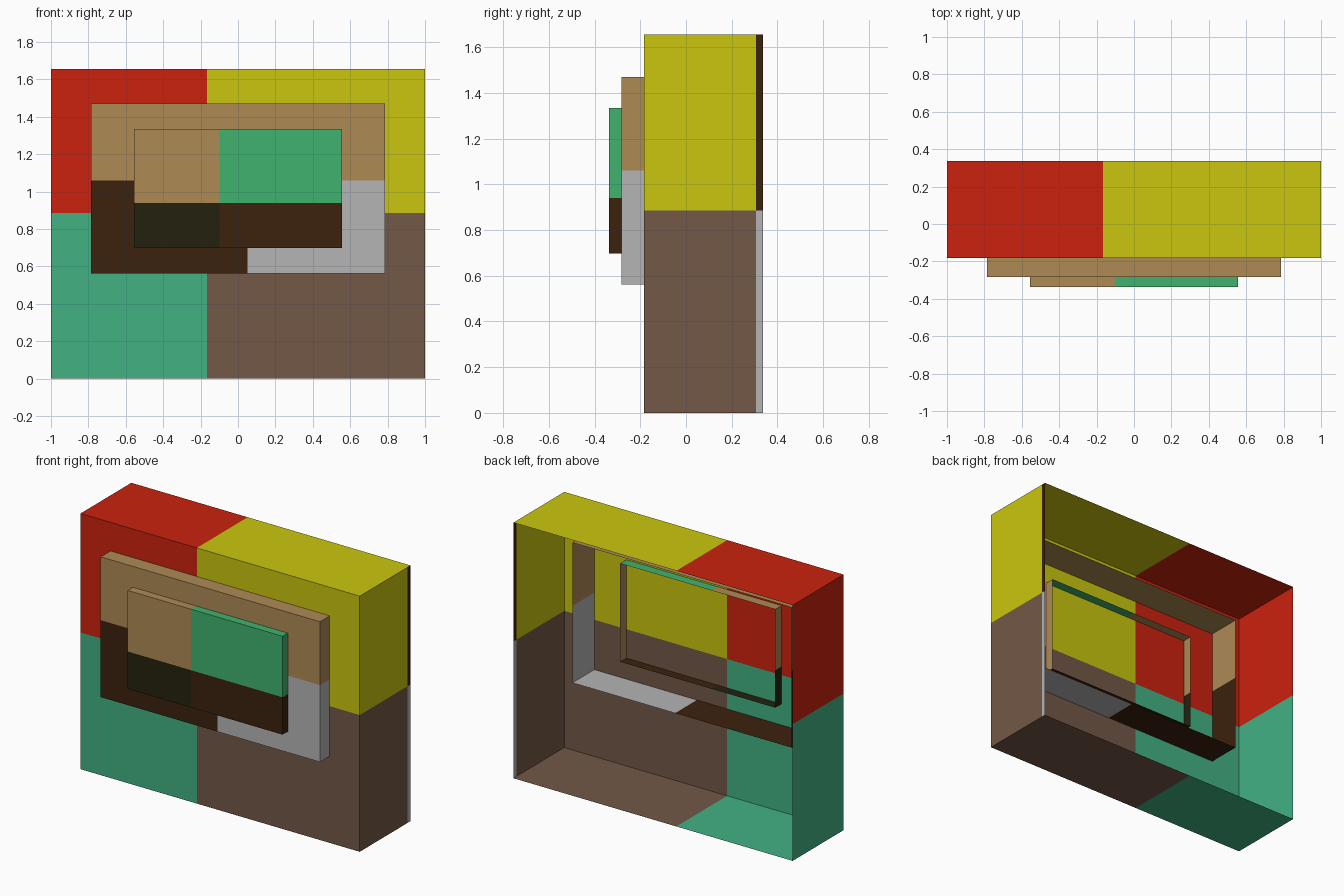
import bpy, bmesh
from mathutils import Vector

if "Cube" in bpy.data.objects:
    bpy.data.objects.remove(bpy.data.objects["Cube"])


def srgb(r, g, b):
    lin = lambda c: c / 12.92 if c <= 0.04045 else ((c + 0.055) / 1.055) ** 2.4
    return (lin(r / 255), lin(g / 255), lin(b / 255), 1)


COLOURS = {
    "red": srgb(203, 34, 14), "yellow": srgb(202, 198, 14),
    "teal": srgb(66, 178, 132), "brown": srgb(115, 88, 70),
    "tan": srgb(174, 138, 84), "dark_brown": srgb(60, 33, 13),
    "grey": srgb(179, 181, 179), "green": srgb(65, 178, 110),
    "dark_olive": srgb(36, 34, 14),
}
MATS = {}
for name, col in COLOURS.items():
    MATS[name] = bpy.data.materials.new(name)
    MATS[name].diffuse_color = col


def open_box(name, lo, hi, cuts, rule):
    """Thin-walled box without a back, cut at (axis, value) planes, coloured by rule."""
    lo, hi = Vector(lo), Vector(hi)
    bm = bmesh.new()
    bmesh.ops.create_cube(bm, size=1)
    for v in bm.verts:
        v.co = Vector([(lo[i] + hi[i]) / 2 + v.co[i] * (hi[i] - lo[i]) for i in range(3)])
    back = [f for f in bm.faces if f.normal.y > 0.9]
    bmesh.ops.delete(bm, geom=back, context='FACES')
    for axis, value in cuts:
        n = Vector((0, 0, 0))
        n[axis] = 1
        bmesh.ops.bisect_plane(bm, geom=bm.verts[:] + bm.edges[:] + bm.faces[:],
                               plane_co=n * value, plane_no=n)
    mesh = bpy.data.meshes.new(name)
    names = list(MATS)
    for m in MATS.values():
        mesh.materials.append(m)
    for f in bm.faces:
        f.material_index = names.index(rule(f.calc_center_median()))
    bm.to_mesh(mesh)
    bm.free()
    ob = bpy.data.objects.new(name, mesh)
    bpy.context.collection.objects.link(ob)
    return ob


# Large outer shell: four colour quarters, with a trim strip on the right rear edge
def shell_rule(c):
    upper = c.z > 0.885
    if c.x > 0.99 and c.y > 0.306:
        return "dark_brown" if upper else "grey"
    if c.x < -0.167:
        return "red" if upper else "teal"
    return "yellow" if upper else "brown"


open_box("outer_shell", (-1, -0.183, 0), (1, 0.337, 1.655),
         [(0, -0.167), (2, 0.885), (1, 0.306)], shell_rule)


# Middle raised panel, passing through the shell front
def middle_rule(c):
    if c.z > 1.06:
        return "tan"
    return "dark_brown" if c.x < 0.05 else "grey"


open_box("middle_panel", (-0.785, -0.283, 0.562), (0.785, 0.04, 1.47),
         [(0, 0.05), (2, 1.06)], middle_rule)


# Small front panel; the hidden rear of its right wall is tan
def small_rule(c):
    upper = c.z > 0.94
    if c.x > 0.55 and c.y > -0.2:
        return "tan"
    if c.x < -0.1:
        return "tan" if upper else "dark_olive"
    return "green" if upper else "dark_brown"


open_box("front_panel", (-0.555, -0.337, 0.698), (0.555, -0.12, 1.335),
         [(0, -0.1), (2, 0.94), (1, -0.2)], small_rule)

for m in bpy.data.materials:
    if m.users and not m.is_grease_pencil:
        m.use_nodes = True
        m.node_tree.nodes["Principled BSDF"].inputs["Base Color"].default_value = m.diffuse_color
